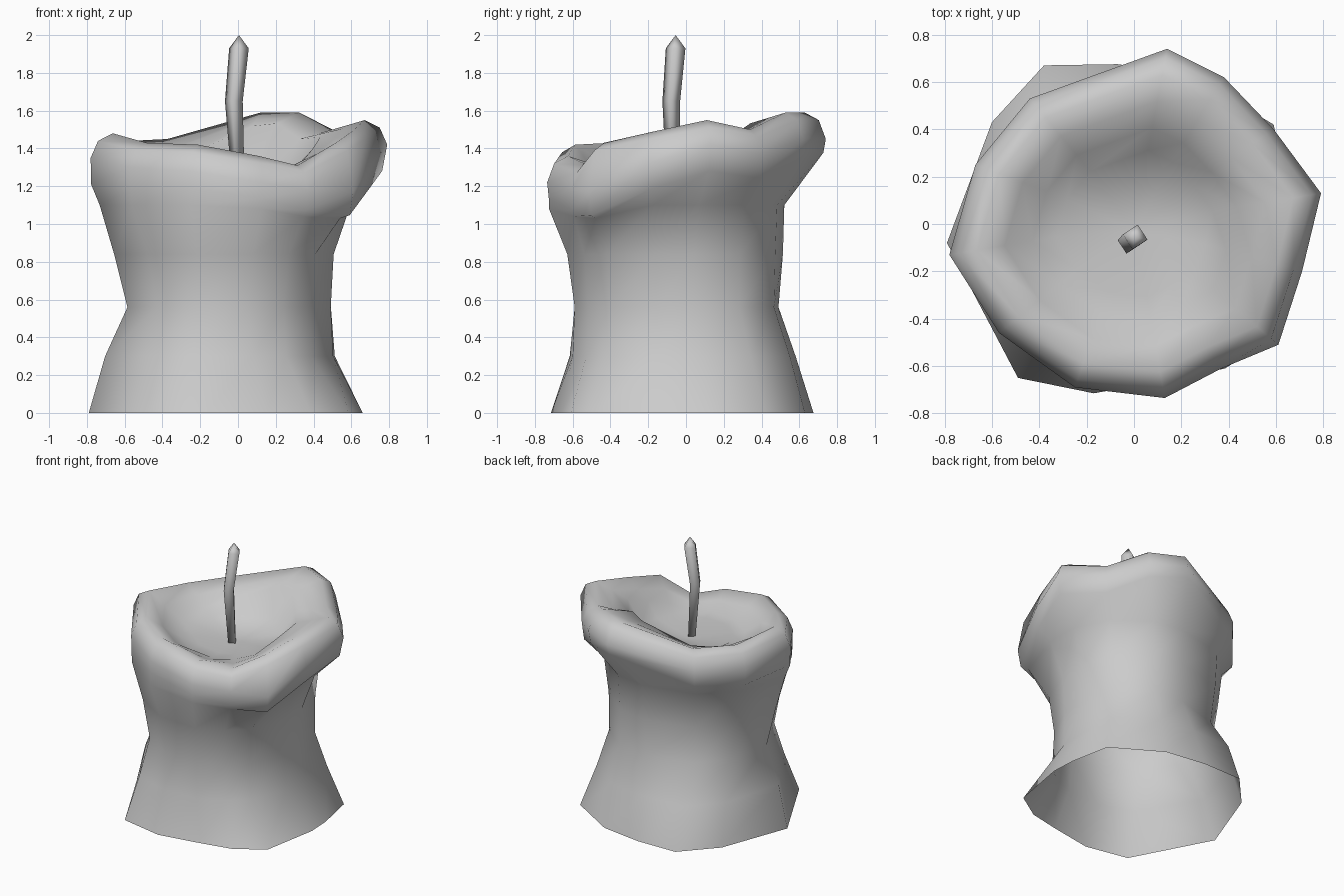
import bpy, bmesh, math
from mathutils import Vector

if "Cube" in bpy.data.objects:
    bpy.data.objects.remove(bpy.data.objects["Cube"], do_unlink=True)

wax = bpy.data.materials.new("grey_wax")
wax.use_nodes = True
wax.diffuse_color = (0.6, 0.6, 0.6, 1)
wax.node_tree.nodes["Principled BSDF"].inputs["Base Color"].default_value = wax.diffuse_color


def loft(name, rings, tip=None, floor=None):
    """Skin a list of point rings, optionally closing the ends with a point."""
    bm = bmesh.new()
    loops = [[bm.verts.new(p) for p in ring] for ring in rings]
    count = len(loops[0])
    for low, high in zip(loops, loops[1:]):
        for i in range(count):
            j = (i + 1) % count
            bm.faces.new((low[i], low[j], high[j], high[i]))
    for point, loop in ((tip, loops[-1]), (floor, loops[0])):
        if point is not None:
            apex = bm.verts.new(point)
            for i in range(count):
                bm.faces.new((loop[i], loop[(i + 1) % count], apex))
    bmesh.ops.recalc_face_normals(bm, faces=bm.faces)
    mesh = bpy.data.meshes.new(name)
    bm.to_mesh(mesh)
    bm.free()
    obj = bpy.data.objects.new(name, mesh)
    bpy.context.collection.objects.link(obj)
    mesh.materials.append(wax)
    mesh.shade_smooth()
    return obj


# Outline of the foot (x, y) and of the melted rim (x, y, crest height, lip drop)
foot = [(.65, .12), (.59, .42), (.24, .63), (-.07, .675), (-.38, .67), (-.6, .43), (-.79, -.08),
        (-.49, -.65), (-.17, -.715), (.15, -.66), (.385, -.61), (.585, -.48), (.66, -.06)]
rim = [(.79, .13, 1.55, .13), (.59, .4, 1.5, .13), (.38, .62, 1.59, .14), (.14, .74, 1.59, .14),
       (-.44, .53, 1.45, .13), (-.67, .25, 1.44, .13), (-.78, -.13, 1.48, .13),
       (-.57, -.46, 1.43, .13), (-.25, -.69, 1.42, .14), (.13, -.735, 1.36, .14),
       (.37, -.61, 1.31, .13), (.61, -.51, 1.43, .26), (.71, -.2, 1.49, .17)]

# Each column runs from the foot, through the waist, over the rim, into the pool
pool = 1.27
columns = []
for (fx, fy), (rx, ry, crest, drop) in zip(foot, rim):
    base, lip = Vector((fx, fy)), Vector((rx, ry))
    out = (base.normalized() + lip.normalized()).normalized()
    c, s = out
    bulge = max(0, c * s - .2) if c > 0 and s > 0 else 0
    waist = Vector((-.045, -.055)) + out * (.545 + .18 * bulge)
    under = crest - drop
    swell = max(.1, .42 + .2 * c + .35 * s)
    path = [
        (base, 0),
        (base.lerp(waist, .65 + .25 * c - .15 * s - .7 * bulge), .3),
        (waist, .56),
        (waist.lerp(lip, .2 - .15 * c - .1 * s), .84),
        (waist.lerp(lip, .55 - .15 * c - .42 * s), min(1.1, under - .14)),
        (waist.lerp(lip, .95 - .04 * c), under - .07 - .07 * abs(c)),
        (lip, under),
        (lip * .95, crest - .04),
        (lip * .85, crest),
        (lip * .7, pool + (crest - pool) * (1 + swell) / 2),
        (lip * .55, pool + (crest - pool) * swell),
        (lip * .42, pool + (crest - pool) * .1),
    ]
    columns.append([Vector((p.x, p.y, z)) for p, z in path])
loft("candle_body", list(zip(*columns)), tip=(0, -.03, 1.25))

# Bent square wick with a pointed tip
stations = [(0, -.07, 1.24, .035), (-.022, -.078, 1.65, .048), (.005, -.055, 1.93, .053)]
wick_rings = [[(x + r * math.cos(a), y + r * math.sin(a), z)
               for a in (math.radians(90 * k - 12) for k in range(4))]
              for x, y, z, r in stations]
loft("wick", wick_rings, tip=(.005, -.055, 2), floor=(0, -.07, 1.24))
